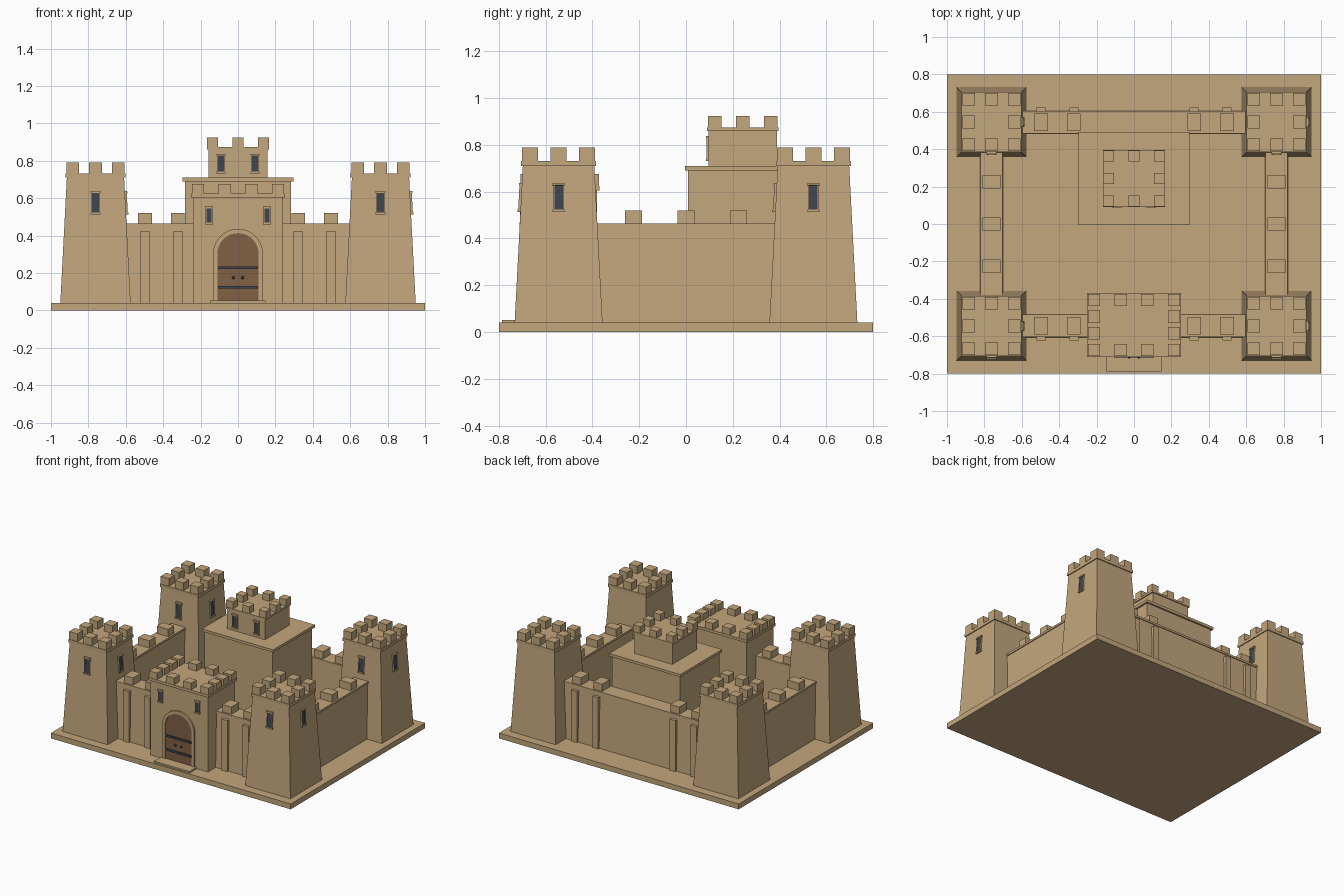
import bpy, bmesh, math
from mathutils import Matrix, Vector

cube = bpy.data.objects.get("Cube")
if cube:
    bpy.data.objects.remove(cube, do_unlink=True)


def material(name, rgb):
    m = bpy.data.materials.new(name)
    m.use_nodes = True
    m.diffuse_color = (*rgb, 1)
    m.node_tree.nodes["Principled BSDF"].inputs["Base Color"].default_value = (*rgb, 1)
    return m


SAND = material("sandstone", (0.55, 0.385, 0.205))
WOOD = material("door_wood", (0.22, 0.115, 0.06))
IRON = material("dark_iron", (0.05, 0.06, 0.08))
GROUND = 0.04


def finish(name, bm, mat):
    bmesh.ops.recalc_face_normals(bm, faces=bm.faces)
    mesh = bpy.data.meshes.new(name)
    bm.to_mesh(mesh)
    bm.free()
    mesh.materials.append(mat)
    obj = bpy.data.objects.new(name, mesh)
    bpy.context.collection.objects.link(obj)
    return obj


def add_block(bm, center, half, z0, z1, top=None):
    """Box from z0 to z1; an optional smaller top half-size makes it taper."""
    top = top or half
    verts = bmesh.ops.create_cube(bm, size=2)["verts"]
    for v in verts:
        h = top if v.co.z > 0 else half
        v.co = Vector((center[0] + v.co.x * h[0], center[1] + v.co.y * h[1],
                       z1 if v.co.z > 0 else z0))


def block(name, center, half, z0, z1, top=None, mat=SAND):
    bm = bmesh.new()
    add_block(bm, center, half, z0, z1, top)
    return finish(name, bm, mat)


def merlons(name, spots, half, z0, z1):
    bm = bmesh.new()
    for spot in spots:
        add_block(bm, spot, half, z0, z1)
    return finish(name, bm, SAND)


def ring(center, reach, n):
    """Evenly spaced spots around a rectangle, n along each side."""
    steps = [-1 + 2 * i / (n - 1) for i in range(n)]
    return [(center[0] + a * reach[0], center[1] + b * reach[1])
            for a in steps for b in steps if max(abs(a), abs(b)) > 0.99]


def window(name, pos, width, height, turn=0, lean=0):
    """Slit window with lintel, sill and jambs, facing -y before the turn."""
    place = (Matrix.Translation(pos) @ Matrix.Rotation(turn, 4, 'Z')
             @ Matrix.Rotation(-lean, 4, 'X'))
    w, h = width / 2, height / 2
    pane = block(name + "_pane", (0, 0), (w, 0.006), -h, h, mat=IRON)
    bm = bmesh.new()
    add_block(bm, (0, 0), (w + 0.008, 0.012), h, h + 0.01)
    add_block(bm, (0, 0), (w + 0.008, 0.012), -h - 0.01, -h)
    for side in (-1, 1):
        add_block(bm, (side * (w + 0.002), 0), (0.002, 0.009), -h, h)
    frame = finish(name + "_frame", bm, SAND)
    pane.matrix_world = place
    frame.matrix_world = place


def arch(name, half, z0, spring, y0, y1, mat, inner=None):
    """Round-topped panel, or a round-topped band when inner is given."""
    def outline(r):
        curve = [(r * math.cos(math.pi * i / 20), spring + r * math.sin(math.pi * i / 20))
                 for i in range(21)]
        return [(r, z0)] + curve + [(-r, z0)]
    points = outline(half)
    if inner:
        points += outline(inner)[::-1]
    bm = bmesh.new()
    face = bm.faces.new([bm.verts.new((x, y0, z)) for x, z in points])
    extruded = bmesh.ops.extrude_face_region(bm, geom=[face])["geom"]
    bmesh.ops.translate(bm, vec=(0, y1 - y0, 0),
                        verts=[g for g in extruded if isinstance(g, bmesh.types.BMVert)])
    return finish(name, bm, mat)


# Ground slab
block("ground_slab", (0, 0), (1, 0.8), 0, GROUND)

# Corner towers with windows on the front and left faces
TX, TY = 0.762, 0.545
LEAN = math.atan(0.035 / 0.67)
for sx, xname in ((-1, "right"), (1, "left")):
    for sy, yname in ((-1, "front"), (1, "back")):
        c = (sx * TX, sy * TY)
        label = f"{yname}_{xname}_tower"
        block(label, c, (0.188, 0.188), GROUND, 0.71, (0.153, 0.153))
        block(label + "_cap", c, (0.16, 0.16), 0.71, 0.732)
        merlons(label + "_merlons", ring(c, (0.122, 0.122), 3), (0.034, 0.034), 0.732, 0.79)
        window(label + "_front_window", (c[0], c[1] - 0.161, 0.575), 0.036, 0.105, 0, LEAN)
        window(label + "_side_window", (c[0] + 0.161, c[1], 0.575), 0.036, 0.105,
               math.pi / 2, LEAN)

# Curtain walls
WALL_TOP = 0.465
for s, name in ((-1, "front"), (1, "back")):
    c = (0, s * TY)
    block(name + "_wall", c, (0.66, 0.064), GROUND, 0.45, (0.66, 0.054))
    block(name + "_wall_cap", c, (0.61, 0.06), 0.45, WALL_TOP)
    xs = (-0.498, -0.322, 0.322, 0.498)
    merlons(name + "_wall_merlons", [(x, s * TY) for x in xs], (0.037, 0.047), WALL_TOP, 0.52)
    merlons(name + "_wall_buttresses", [(x, s * 0.6) for x in xs], (0.024, 0.022), GROUND, 0.425)
for s, name in ((-1, "right"), (1, "left")):
    c = (s * TX, 0)
    block(name + "_wall", c, (0.064, 0.42), GROUND, 0.45, (0.054, 0.42))
    block(name + "_wall_cap", c, (0.06, 0.4), 0.45, WALL_TOP)
    merlons(name + "_wall_merlons", [(s * TX, y) for y in (-0.225, 0, 0.225)],
            (0.047, 0.036), WALL_TOP, 0.52)

# Gatehouse
GY = -0.54
block("gatehouse", (0, GY), (0.24, 0.16), GROUND, 0.605)
block("gatehouse_cap", (0, GY), (0.25, 0.17), 0.605, 0.625)
merlons("gatehouse_merlons", ring((0, GY), (0.214, 0.134), 4), (0.033, 0.033), 0.625, 0.675)
for s, name in ((-1, "right"), (1, "left")):
    window(f"gatehouse_{name}_window", (s * 0.155, GY - 0.16, 0.508), 0.027, 0.075)

# Arched door with its surround, iron bands, handles and step
arch("door_surround", 0.133, GROUND, 0.303, -0.712, -0.69, SAND, inner=0.11)
arch("door", 0.11, GROUND, 0.303, -0.706, -0.69, WOOD)
for i, z in enumerate((0.123, 0.228)):
    block(f"door_band_{i + 1}", (0, -0.708), (0.108, 0.007), z - 0.007, z + 0.007, mat=IRON)
for s, name in ((-1, "right"), (1, "left")):
    bm = bmesh.new()
    bmesh.ops.create_uvsphere(bm, u_segments=12, v_segments=8, radius=0.008,
                              matrix=Matrix.Translation((s * 0.025, -0.711, 0.175)))
    finish(f"{name}_door_handle", bm, IRON)
block("door_step", (0, -0.745), (0.147, 0.043), GROUND, 0.052)

# Keep with its upper storey
KY = 0.243
block("keep", (0, KY), (0.283, 0.235), GROUND, 0.69)
block("keep_roof", (0, KY), (0.297, 0.248), 0.69, 0.71)
block("keep_turret", (0, KY), (0.158, 0.146), 0.71, 0.86)
block("keep_turret_cap", (0, KY), (0.165, 0.153), 0.86, 0.874)
merlons("keep_turret_merlons", ring((0, KY), (0.137, 0.12), 3), (0.029, 0.029), 0.874, 0.925)
for s, name in ((-1, "right"), (1, "left")):
    window(f"keep_{name}_window", (s * 0.09, KY - 0.146, 0.785), 0.032, 0.085)
